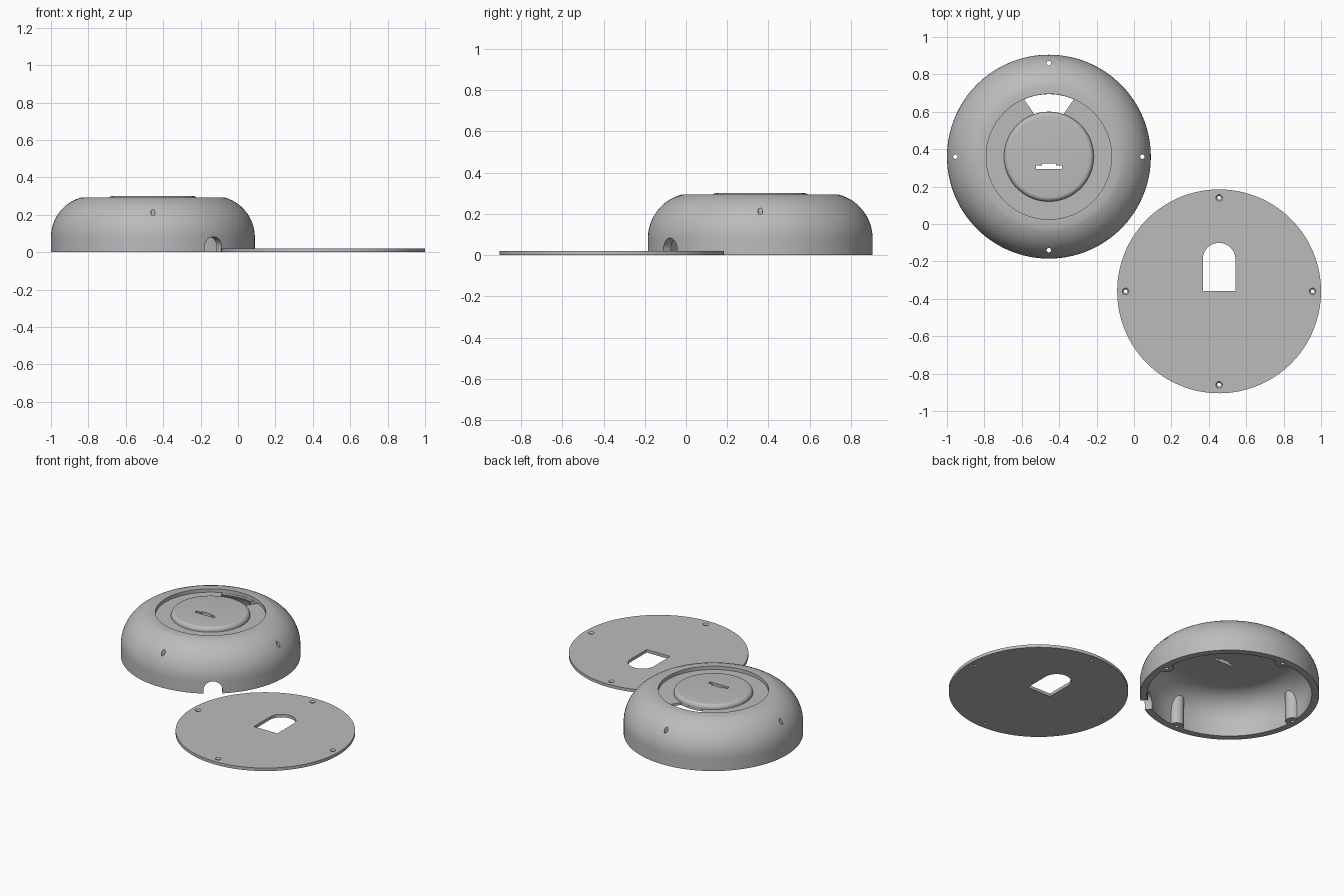
import bpy, bmesh, math
from mathutils import Matrix, Vector

if "Cube" in bpy.data.objects:
    bpy.data.objects.remove(bpy.data.objects["Cube"])

DOME = Vector((-0.455, 0.36, 0))
PLATE = Vector((0.455, -0.36, 0))
R, SEG = 0.545, 128

grey = bpy.data.materials.new("grey plastic")
grey.diffuse_color = (0.5, 0.5, 0.5, 1)
grey.use_nodes = True
grey.node_tree.nodes["Principled BSDF"].inputs["Base Color"].default_value = grey.diffuse_color


def finish(name, bm, matrix):
    bmesh.ops.remove_doubles(bm, verts=bm.verts, dist=1e-5)
    bmesh.ops.recalc_face_normals(bm, faces=bm.faces)
    bm.transform(matrix)
    me = bpy.data.meshes.new(name)
    bm.to_mesh(me)
    bm.free()
    me.materials.append(grey)
    ob = bpy.data.objects.new(name, me)
    bpy.context.collection.objects.link(ob)
    return ob


def lathe(name, profile, at, seg=SEG):
    """Spin an (r, z) profile around z; it starts and ends on the axis."""
    bm = bmesh.new()
    vs = [bm.verts.new((r, 0, z)) for r, z in profile]
    es = [bm.edges.new(p) for p in zip(vs, vs[1:])]
    bmesh.ops.spin(bm, geom=vs + es, cent=(0, 0, 0), axis=(0, 0, 1),
                   angle=math.tau, steps=seg, use_merge=True)
    return finish(name, bm, Matrix.Translation(at))


def prism(name, outline, z0, z1, matrix):
    """Extrude an xy outline from z0 to z1."""
    bm = bmesh.new()
    f = bm.faces.new([bm.verts.new((x, y, z0)) for x, y in outline])
    ext = bmesh.ops.extrude_face_region(bm, geom=[f])["geom"]
    moved = [v for v in ext if isinstance(v, bmesh.types.BMVert)]
    bmesh.ops.translate(bm, vec=(0, 0, z1 - z0), verts=moved)
    return finish(name, bm, matrix)


def arc(cx, cy, r, a0, a1, n):
    return [(cx + r * math.cos(math.radians(a0 + (a1 - a0) * i / n)),
             cy + r * math.sin(math.radians(a0 + (a1 - a0) * i / n)))
            for i in range(n + 1)]


def cut(ob, *cutters):
    for c in cutters:
        m = ob.modifiers.new("cut", "BOOLEAN")
        m.operation, m.solver, m.object = "DIFFERENCE", "EXACT", c
        bpy.context.view_layer.objects.active = ob
        bpy.ops.object.modifier_apply(modifier=m.name)
        bpy.data.objects.remove(c)


def around(centre, r=0.5):
    return [centre + Vector((r * math.cos(a), r * math.sin(a), 0))
            for a in (0, math.pi / 2, math.pi, 1.5 * math.pi)]


def smooth(ob):
    bpy.ops.object.select_all(action="DESELECT")
    ob.select_set(True)
    bpy.context.view_layer.objects.active = ob
    bpy.ops.object.shade_smooth_by_angle(angle=math.radians(30))


# domed housing: wall, rounded shoulder, flat rim, ring groove, raised button
top = 0.293
shoulder_end = math.degrees(math.asin((top - 0.08) / 0.22))
body = [(0, 0), (R, 0)] + arc(0.325, 0.08, 0.22, 0, shoulder_end, 18)
body += [(0.335, top), (0.335, 0.27), (0.24, 0.27)]
body += arc(0.215, 0.275, 0.025, 0, 90, 6) + [(0, 0.30)]
housing = lathe("domed_housing", body, DOME)

# hollow inside, leaving four screw posts standing against the wall
cavity = lathe("cavity", [(0, -0.05), (0.5, -0.05)]
               + arc(0.325, 0.08, 0.175, 0, 90, 16) + [(0, 0.255)], DOME)
cut(cavity, *[lathe("post", [(0, -0.1), (0.045, -0.1), (0.045, 0.4), (0, 0.4)], p, 32)
              for p in around(DOME)])
cut(housing, cavity)

# screw holes through the posts
cut(housing, *[lathe("hole", [(0, -0.1), (0.012, -0.1), (0.012, 0.4), (0, 0.4)], p, 20)
               for p in around(DOME)])

# wedge opening in the groove, at the back
wedge = arc(0, 0, 0.334, 66.6, 113.4, 16) + arc(0, 0, 0.2405, 109.2, 70.8, 12)
cut(housing, prism("wedge", wedge, 0.2, 0.4, Matrix.Translation(DOME)))

# stepped connector slot in the button
slot = [(-0.07, -0.067), (0.07, -0.067), (0.07, -0.046), (0.038, -0.046),
        (0.038, -0.036), (-0.038, -0.036), (-0.038, -0.046), (-0.07, -0.046)]
cut(housing, prism("slot", slot, 0.2, 0.4, Matrix.Translation(DOME)))

# arched cable notch in the wall
notch = [(-0.057, -0.05), (0.057, -0.05)] + arc(0, 0.025, 0.057, 0, 180, 20)
turn = (Matrix.Translation(DOME) @ Matrix.Rotation(math.radians(-53.5), 4, "Z")
        @ Matrix(((0, 0, 1, 0), (1, 0, 0, 0), (0, 1, 0, 0), (0, 0, 0, 1))))
cut(housing, prism("notch", notch, 0.42, 0.65, turn))
smooth(housing)

# flat base plate with countersunk holes and an arched cutout
plate = lathe("base_plate", [(0, 0), (R, 0), (R, 0.02), (0, 0.02)], PLATE)
cut(plate, *[lathe("sink", [(0, -0.05), (0.01, -0.05), (0.01, 0.01),
                            (0.018, 0.02), (0.018, 0.05), (0, 0.05)], p, 24)
             for p in around(PLATE)])
arch = [(-0.087, 0.003), (0.087, 0.003)] + arc(0, 0.172, 0.087, 0, 180, 24)
cut(plate, prism("arch", arch, -0.05, 0.1, Matrix.Translation(PLATE)))
smooth(plate)
